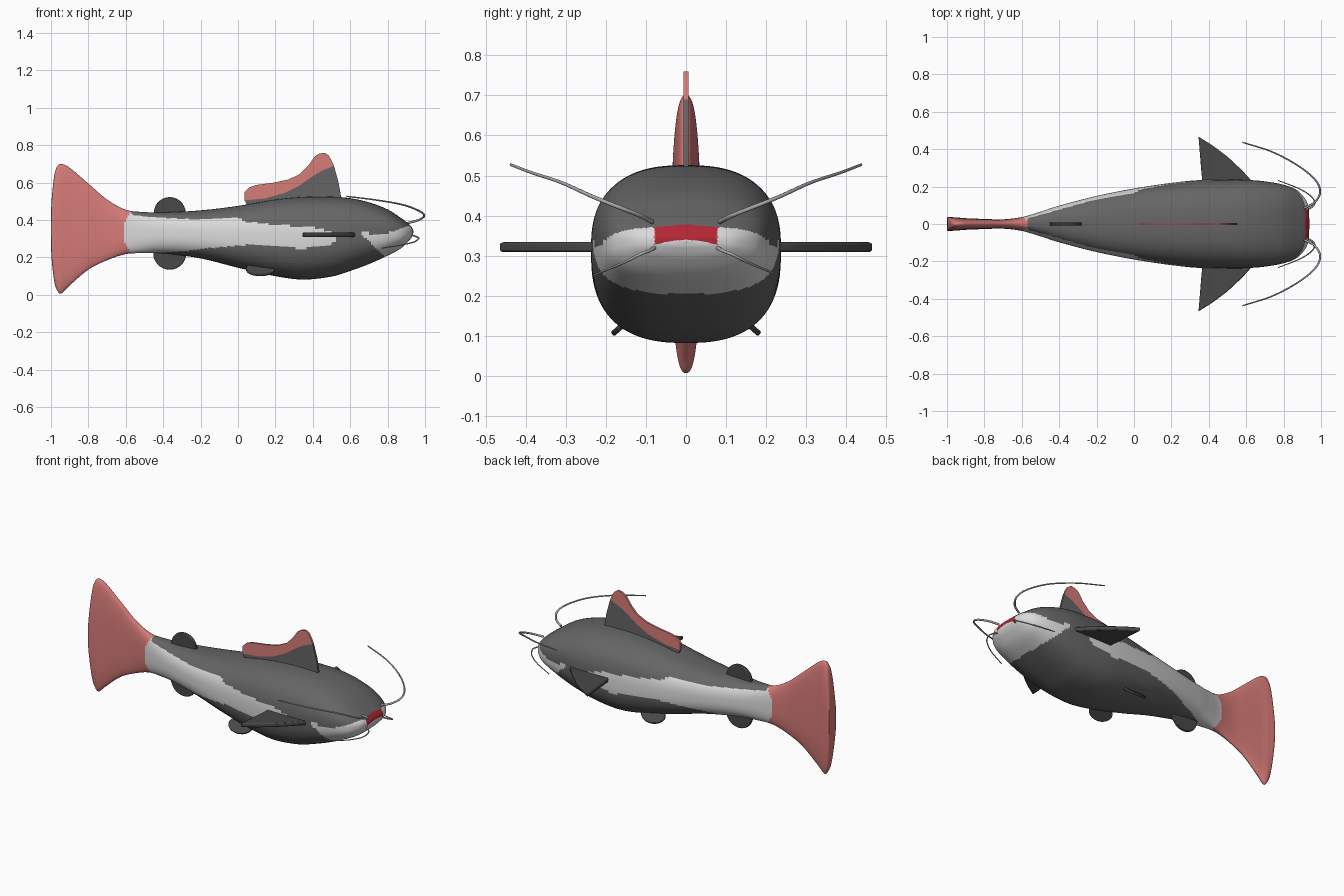
import bpy, bmesh, math
from mathutils import Vector
from mathutils.bvhtree import BVHTree

if "Cube" in bpy.data.objects:
    bpy.data.objects.remove(bpy.data.objects["Cube"])


def material(name, r, g, b):
    m = bpy.data.materials.new(name)
    m.diffuse_color = (r, g, b, 1)
    m.use_nodes = True
    m.node_tree.nodes["Principled BSDF"].inputs["Base Color"].default_value = m.diffuse_color
    return m


GREY = material("slate grey", .13, .13, .13)
WHITE = material("pale belly", .70, .70, .70)
PINK = material("salmon pink", .68, .2, .19)
RED = material("mouth red", .45, .02, .035)
DARK = material("dark fin", .065, .065, .067)
BARBEL = material("barbel grey", .4, .4, .4)


def finish(name, bm, mats, angle=40):
    bmesh.ops.recalc_face_normals(bm, faces=bm.faces[:])
    me = bpy.data.meshes.new(name)
    bm.to_mesh(me)
    bm.free()
    ob = bpy.data.objects.new(name, me)
    bpy.context.collection.objects.link(ob)
    for m in mats:
        me.materials.append(m)
    bpy.ops.object.select_all(action='DESELECT')
    ob.select_set(True)
    bpy.context.view_layer.objects.active = ob
    bpy.ops.object.shade_smooth_by_angle(angle=math.radians(angle))
    return ob


def spline(pts, steps):
    """Catmull-Rom through the given points."""
    p = [Vector(q) for q in pts]
    p = [p[0] * 2 - p[1]] + p + [p[-1] * 2 - p[-2]]
    out = []
    for i in range(1, len(p) - 2):
        a, b, c, d = p[i - 1:i + 3]
        for k in range(steps):
            t = k / steps
            out.append(.5 * (2 * b + (c - a) * t + (2 * a - 5 * b + 4 * c - d) * t * t
                             + (3 * b - a - 3 * c + d) * t ** 3))
    return out + [p[-2]]


def level(table, x):
    """Linear lookup of a height along the body."""
    for (x0, z0), (x1, z1) in zip(table, table[1:]):
        if x <= x1:
            return z0 + (z1 - z0) * (x - x0) / (x1 - x0)
    return table[-1][1]


# Body and tail: stations of x, half width, and (bottom, top)
WIDTHS = [(-1, .034), (-.997, .036), (-.982, .037), (-.965, .036), (-.945, .035), (-.9, .031),
          (-.8, .027), (-.7, .025), (-.6, .037), (-.5, .066), (-.4, .098), (-.2, .15), (0, .19),
          (.2, .22), (.35, .235), (.5, .237), (.6, .236), (.7, .228), (.8, .21), (.87, .182),
          (.915, .135), (.933, .085), (.938, .006)]
HEIGHTS = [(.34, .36), (.2, .5), (.07, .64), (.022, .69), (.008, .70), (.05, .68), (.135, .595),
           (.185, .51), (.218, .455), (.223, .443), (.222, .441), (.195, .452), (.145, .476),
           (.1, .51), (.082, .524), (.098, .525), (.128, .517), (.165, .495), (.21, .457),
           (.248, .412), (.29, .378), (.318, .355), (.335, .34)]
rings = spline([(*w, *h) for w, h in zip(WIDTHS, HEIGHTS)], 10)
N = 112
STRIPE_TOP = [(-.62, .46), (-.56, .425), (-.4, .412), (-.2, .402), (-.02, .415), (.06, .388),
              (.2, .375), (.4, .362), (.5, .34), (.53, .30)]
STRIPE_LOW = [(-.6, .2), (-.45, .225), (-.3, .232), (-.15, .25), (.06, .268), (.2, .262),
              (.33, .246), (.42, .255), (.49, .268), (.53, .30)]


def body_slot(c):
    x, y, z = c.x, abs(c.y), c.z
    if x < -.61 + .9 * max(0, abs(z - .335) - .05) * .7:
        return 2
    if x > .88 and y < .078 and .327 + .012 * (1 - (y / .078) ** 2) < z < .377 - 1.2 * y * y:
        return 3
    lip = .33 + max(0, x - .8) * .35
    if x > .66 + max(0, .325 - z) * 1.05 and z < lip:
        return 1
    if x < .53 and (x < -.575 or level(STRIPE_LOW, x) < z < level(STRIPE_TOP, x)):
        return 1
    return 0


bm = bmesh.new()
loops = []
for x, w, lo, hi in rings:
    loop = []
    for i in range(N):
        a = math.tau * (i + .5) / N
        c, s = math.cos(a), math.sin(a)
        e = 2 / 2.55
        loop.append(bm.verts.new((x, w * math.copysign(abs(c) ** e, c),
                                  (lo + hi) / 2 + (hi - lo) / 2 * math.copysign(abs(s) ** e, s))))
    loops.append(loop)
for l0, l1 in zip(loops, loops[1:]):
    for i in range(N):
        j = (i + 1) % N
        bm.faces.new((l0[i], l0[j], l1[j], l1[i]))
bm.faces.new(loops[0])
bm.faces.new(loops[-1])
for f in bm.faces:
    f.material_index = body_slot(f.calc_center_median())
surface = BVHTree.FromBMesh(bm)
finish("body", bm, [GREY, WHITE, PINK, RED], 60)


# Flat fins: an outline in a plane, thickened both ways
def fin(name, outline, origin, u, v, half, mat, bevel=.004):
    o, u, v = Vector(origin), Vector(u).normalized(), Vector(v).normalized()
    n = u.cross(v) * half
    bm = bmesh.new()
    sides = [[bm.verts.new(o + u * a + v * b + n * s) for a, b in outline] for s in (-1, 1)]
    for side in sides:
        bm.faces.new(side)
    k = len(outline)
    for i in range(k):
        j = (i + 1) % k
        bm.faces.new((sides[0][i], sides[0][j], sides[1][j], sides[1][i]))
    ob = finish(name, bm, [mat])
    if bevel:
        mod = ob.modifiers.new("soft edge", 'BEVEL')
        mod.width, mod.segments = bevel, 2
    return ob


def oval(a, b, k=28):
    return [(a * math.cos(math.tau * i / k), b * math.sin(math.tau * i / k)) for i in range(k)]


X, Y, Z = (1, 0, 0), (0, 1, 0), (0, 0, 1)
# Dorsal fin: grey base and pink rim share one dividing line
divide = [(.035, .505), (.14, .515), (.25, .545), (.33, .585), (.39, .628), (.45, .665), (.513, .69)]
fin("dorsal_fin_base", [(.06, .46), (.55, .48), (.55, .53), (.538, .60)] + divide[::-1],
    (0, 0, 0), X, Z, .006, GREY, 0)
fin("dorsal_fin_rim", divide + [(.50, .72), (.485, .745), (.463, .76), (.435, .755), (.41, .74),
    (.375, .69), (.33, .645), (.27, .617), (.19, .60), (.1, .588), (.06, .575), (.035, .55)],
    (0, 0, 0), X, Z, .006, PINK, 0)
fin("adipose_fin", oval(.085, .085), (-.365, 0, .438), X, Z, .009, DARK)
fin("anal_fin", oval(.088, .085), (-.365, 0, .22), X, Z, .009, DARK)

for s, side in ((1, "left"), (-1, "right")):
    # Paired fins
    fin(side + "_pectoral_fin", [(.635, .19), (.625, .235), (.58, .285), (.5, .36), (.42, .42),
        (.345, .467), (.352, .38), (.36, .28), (.37, .19)],
        (0, 0, .321), X, (0, s, 0), .0125, DARK, .006)
    fin(side + "_pelvic_fin", oval(.078, .052), (.12, s * .145, .138), X, (0, s * .75, -.66),
        .007, DARK)

    # Whisker-like barbels as tapering tubes
    for name, path, r0, r1 in (
            ("upper", [(.91, .085, .385), (.965, .115, .40), (.995, .17, .422), (.97, .235, .448),
                       (.88, .31, .482), (.74, .385, .507), (.58, .437, .527)], .0065, .0035),
            ("lower", [(.91, .07, .325), (.95, .09, .313), (.966, .115, .303), (.945, .15, .285),
                       (.88, .19, .268), (.77, .233, .25)], .005, .0025)):
        cu = bpy.data.curves.new(side + "_" + name + "_barbel", 'CURVE')
        cu.dimensions = '3D'
        cu.bevel_depth, cu.bevel_resolution, cu.use_fill_caps = 1, 2, True
        pts = spline(path, 6)
        sp = cu.splines.new('POLY')
        sp.points.add(len(pts) - 1)
        for i, (pt, p) in enumerate(zip(sp.points, pts)):
            pt.co = (p.x, s * p.y, p.z, 1)
            pt.radius = r0 + (r1 - r0) * i / (len(pts) - 1)
        cu.materials.append(BARBEL)
        bpy.context.collection.objects.link(bpy.data.objects.new(cu.name, cu))


# Thin discs laid on the skin for eyes and spots
def disc(name, start, aim, radius, mat, lift=.002):
    p, n, _, _ = surface.ray_cast(Vector(start), Vector(aim))
    if n.dot(Vector(aim)) > 0:
        n = -n
    u = (Vector(X) - n * n.x).normalized()
    fin(name, oval(radius, radius, 20), p + n * lift, u, n.cross(u), .003, mat, 0)


DOWN = (0, 0, -1)
disc("crown_spot", (.715, 0, 1), DOWN, .028, DARK)
for s, side in ((1, "left"), (-1, "right")):
    for i, (x, y, r) in enumerate([(-.16, .065, .02), (-.085, .085, .014), (.01, .105, .008),
                                   (.155, .09, .016), (.325, .12, .008), (.48, .14, .007),
                                   (.655, .14, .007)]):
        disc(f"{side}_back_spot_{i + 1}", (x, s * y, 1), DOWN, r, DARK)
    disc(side + "_cheek_spot", (.475, s, .45), (0, -s, 0), .014, DARK)
    disc(side + "_eye_rim", (.79, s, .42), (0, -s, 0), .032, WHITE, .003)
    disc(side + "_eye", (.79, s, .42), (0, -s, 0), .024, DARK, .006)
